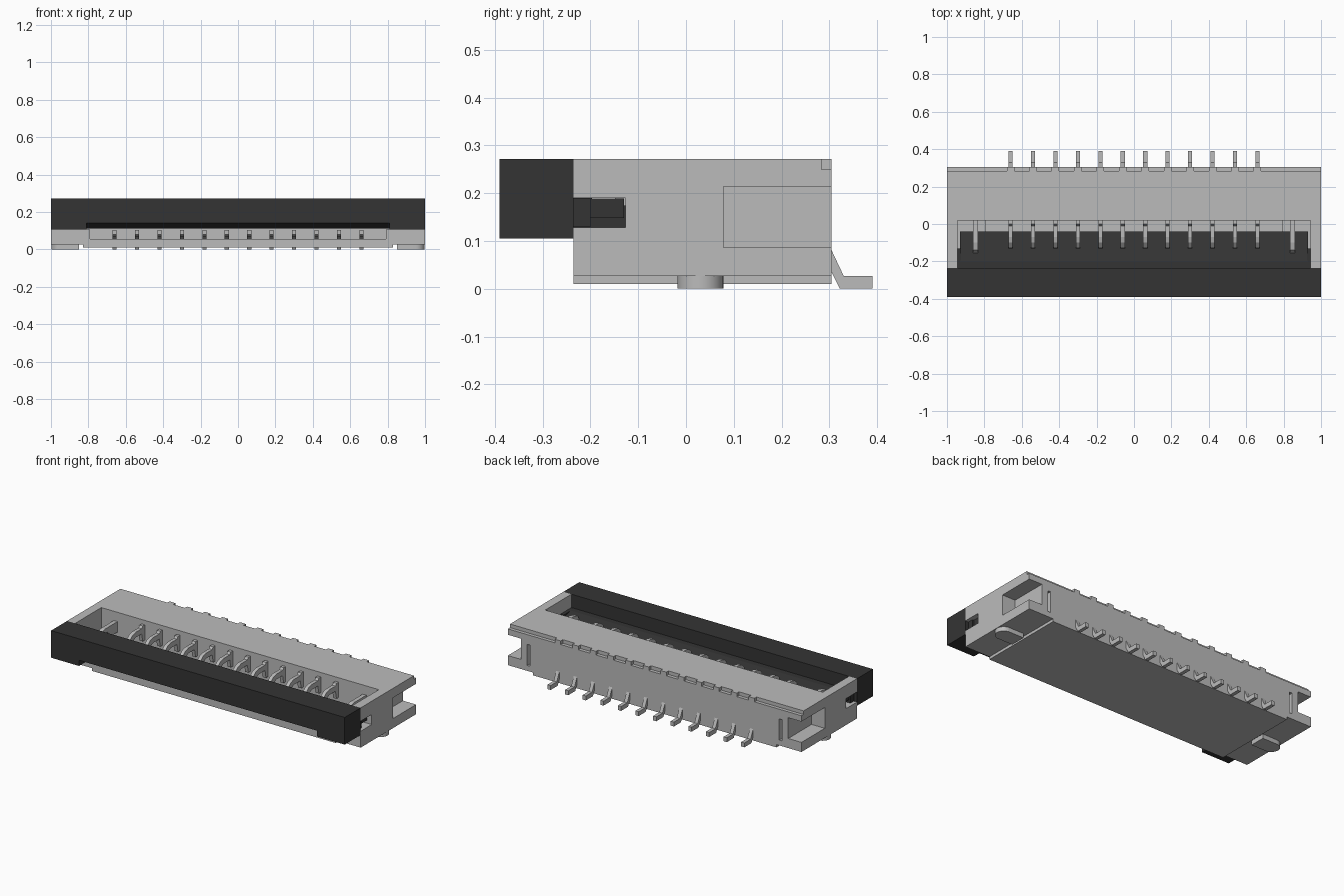
import bpy, bmesh, math

if "Cube" in bpy.data.objects:
    bpy.data.objects.remove(bpy.data.objects["Cube"])


def material(name, c):
    m = bpy.data.materials.new(name)
    m.use_nodes = True
    col = (c, c, c, 1)
    m.diffuse_color = col
    bsdf = m.node_tree.nodes["Principled BSDF"]
    bsdf.inputs["Base Color"].default_value = col
    bsdf.inputs["Roughness"].default_value = 0.6
    return m


LIGHT = material("light grey", 0.5)
DARK = material("charcoal", 0.034)


def finish(name, bm, mat):
    bmesh.ops.recalc_face_normals(bm, faces=bm.faces)
    me = bpy.data.meshes.new(name)
    bm.to_mesh(me)
    bm.free()
    ob = bpy.data.objects.new(name, me)
    bpy.context.collection.objects.link(ob)
    if mat:
        me.materials.append(mat)
    return ob


def add_box(bm, x0, x1, y0, y1, z0, z1):
    vs = bmesh.ops.create_cube(bm, size=1)["verts"]
    for v in vs:
        v.co = ((x0 + x1) / 2 + v.co.x * (x1 - x0),
                (y0 + y1) / 2 + v.co.y * (y1 - y0),
                (z0 + z1) / 2 + v.co.z * (z1 - z0))


def boxes(name, mat, *dims):
    bm = bmesh.new()
    for d in dims:
        add_box(bm, *d)
    return finish(name, bm, mat)


def both(d):
    """The box and its mirror image across x = 0."""
    return [d, (-d[1], -d[0]) + tuple(d[2:])]


def add_profile(bm, pts, x0, x1):
    """Extrude a (y, z) outline from x0 to x1."""
    f = bm.faces.new([bm.verts.new((x0, y, z)) for y, z in pts])
    ext = bmesh.ops.extrude_face_region(bm, geom=[f])["geom"]
    for v in ext:
        if isinstance(v, bmesh.types.BMVert):
            v.co.x = x1


def cut(ob, *dims):
    cutter = boxes("cutter", None, *dims)
    cutter.hide_render = True
    mod = ob.modifiers.new("cut", "BOOLEAN")
    mod.operation = "DIFFERENCE"
    mod.solver = "EXACT"
    mod.object = cutter
    bpy.context.view_layer.objects.active = ob
    bpy.ops.object.modifier_apply(modifier=mod.name)
    bpy.data.objects.remove(cutter)


PINS = [-0.66 + 0.12 * i for i in range(12)]

# Housing block with open top front, cable slot and end pockets
housing = boxes("housing", LIGHT, (-1, 1, -0.235, 0.305, 0.01, 0.272))
cut(housing, (-0.945, 0.945, -0.3, 0.02, 0.105, 0.3))
cut(housing, (-0.79, 0.79, -0.3, 0.02, 0.055, 0.15))
cut(housing, *both((0.91, 1.1, 0.078, 0.4, 0.086, 0.214)))
cut(housing, *both((0.9, 1.1, -0.3, -0.127, 0.128, 0.19)))
cut(housing, *both((0.83, 1.1, -0.3, 0.4, -0.05, 0.027)))
# Narrow slits in the rear wall
cut(housing, *both((0.848, 0.868, 0.25, 0.4, 0.06, 0.19)))
# Stepped rear top edge, leaving a small block above each pin
edges = [-1.1] + [x + s for x in PINS for s in (-0.02, 0.02)] + [1.1]
cut(housing, *[(edges[i], edges[i + 1], 0.284, 0.4, 0.25, 0.3)
               for i in range(0, len(edges), 2)])

# Flip lever: front bar, raised underside in the middle, tongue and side arms
bm = bmesh.new()
add_profile(bm, [(-0.39, 0.272), (-0.39, 0.14), (-0.30, 0.112), (-0.235, 0.112),
                 (-0.235, 0.272)], -0.81, 0.81)
add_profile(bm, [(-0.235, 0.112), (-0.04, 0.112), (-0.04, 0.155), (-0.2, 0.19),
                 (-0.235, 0.19)], -0.93, 0.93)
for d in (both((0.81, 1, -0.39, -0.235, 0.105, 0.272))
          + both((0.925, 0.98, -0.24, -0.2, 0.129, 0.189))
          + both((0.925, 0.97, -0.2, -0.13, 0.148, 0.189))):
    add_box(bm, *d)
finish("lever", bm, DARK)

# Contact pins: solder lead, upper hook and lower spring arm
LEAD = [(0.295, 0.08), (0.305, 0.08), (0.33, 0.027), (0.39, 0.027), (0.39, 0.0),
        (0.322, 0.0), (0.305, 0.034), (0.295, 0.034)]
HOOK = [(0.03, 0.245), (0.0, 0.245), (-0.01, 0.232), (-0.07, 0.232), (-0.1, 0.224),
        (-0.122, 0.205), (-0.13, 0.175), (-0.115, 0.16), (-0.1, 0.185), (-0.07, 0.2),
        (-0.01, 0.2), (0.0, 0.15), (0.03, 0.15)]
ARM = [(0.03, 0.1), (-0.1, 0.085), (-0.14, 0.103), (-0.18, 0.08), (-0.14, 0.07),
       (0.03, 0.05)]
bm = bmesh.new()
for x in PINS:
    for outline in (LEAD, HOOK, ARM):
        add_profile(bm, outline, x - 0.011, x + 0.011)
finish("contact_pins", bm, LIGHT)

# End hooks and the hold-down tabs with rounded outer ends
END = [(0.03, 0.215), (-0.1, 0.215), (-0.14, 0.205), (-0.16, 0.17), (-0.14, 0.155),
       (-0.08, 0.19), (-0.04, 0.15), (0.03, 0.15)]
for side, s in (("left", 1), ("right", -1)):
    bm = bmesh.new()
    add_profile(bm, END, s * 0.835, s * 0.86)
    finish(side + "_end_hook", bm, LIGHT)

    bm = bmesh.new()
    arc = [(0.95 + 0.048 * math.cos(a), 0.03 + 0.048 * math.sin(a))
           for a in [math.pi * (i / 16 - 0.5) for i in range(17)]]
    outline = [(0.85, -0.018)] + arc + [(0.85, 0.078)]
    f = bm.faces.new([bm.verts.new((s * x, y, 0.0)) for x, y in outline])
    ext = bmesh.ops.extrude_face_region(bm, geom=[f])["geom"]
    for v in ext:
        if isinstance(v, bmesh.types.BMVert):
            v.co.z = 0.03
    tab = finish(side + "_solder_tab", bm, LIGHT)
    bpy.ops.object.select_all(action="DESELECT")
    tab.select_set(True)
    bpy.context.view_layer.objects.active = tab
    bpy.ops.object.shade_smooth_by_angle(angle=math.radians(30))
